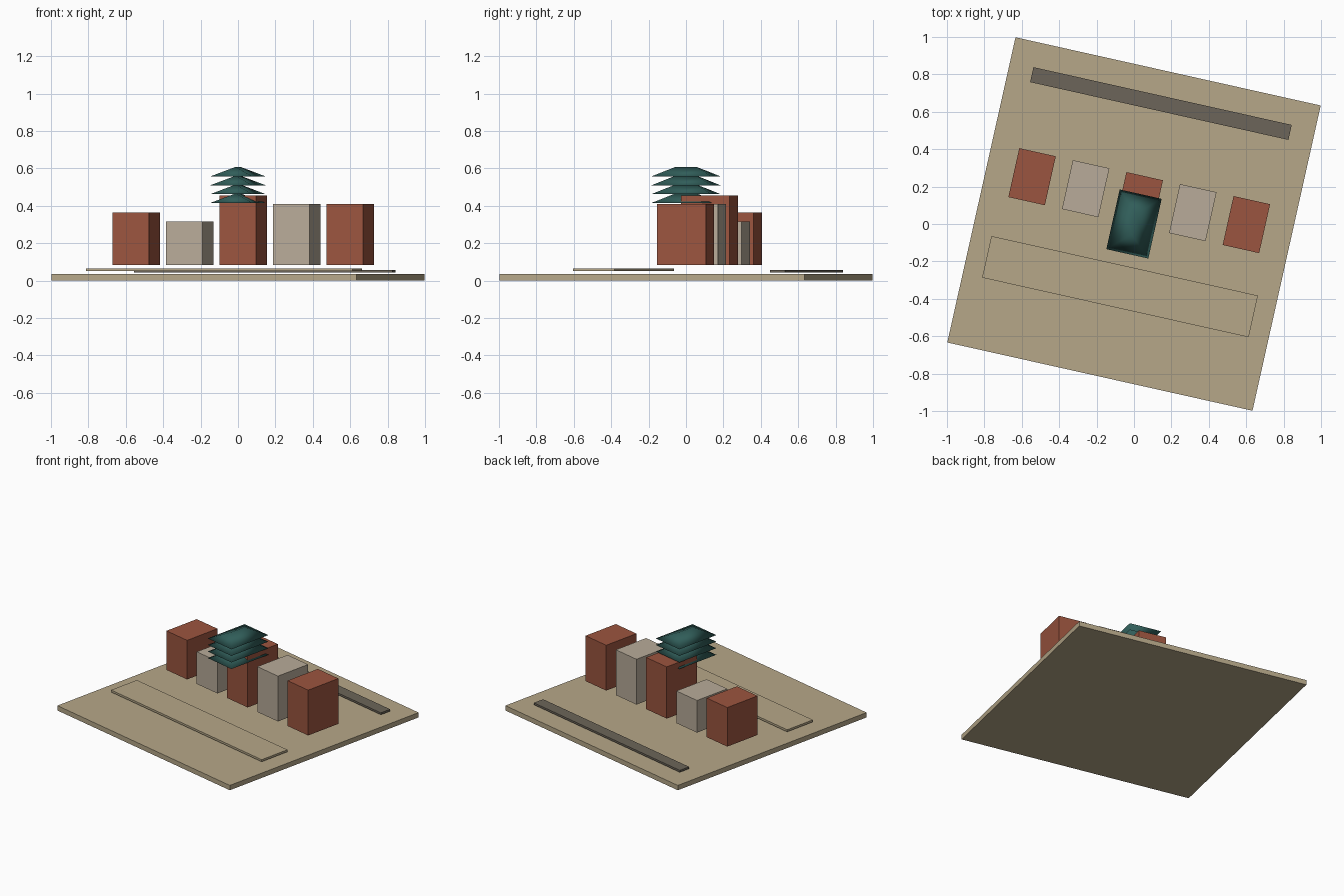
import bpy
from math import radians
from mathutils import Matrix

if "Cube" in bpy.data.objects:
    bpy.data.objects.remove(bpy.data.objects["Cube"])

TURN = Matrix.Rotation(radians(-12.6), 4, 'Z')


def material(name, rgb):
    m = bpy.data.materials.new(name)
    m.diffuse_color = (*rgb, 1)
    m.use_nodes = True
    m.node_tree.nodes["Principled BSDF"].inputs["Base Color"].default_value = m.diffuse_color
    return m


SAND = material("sand", (0.47, 0.39, 0.25))
BRICK = material("brick", (0.33, 0.09, 0.05))
STONE = material("stone", (0.48, 0.41, 0.32))
ASPHALT = material("asphalt", (0.15, 0.13, 0.10))
TEAL = material("teal", (0.03, 0.11, 0.10))


def add_mesh(name, verts, faces, mat):
    mesh = bpy.data.meshes.new(name)
    mesh.from_pydata(verts, [], faces)
    mesh.materials.append(mat)
    obj = bpy.data.objects.new(name, mesh)
    obj.matrix_world = TURN
    bpy.context.collection.objects.link(obj)
    return obj


def box(name, u, v, w, d, z0, z1, mat):
    verts = [(u + a * w / 2, v + b * d / 2, z) for z in (z0, z1)
             for a, b in ((-1, -1), (1, -1), (1, 1), (-1, 1))]
    faces = [(3, 2, 1, 0), (4, 5, 6, 7)]
    faces += [(i, (i + 1) % 4, (i + 1) % 4 + 4, i + 4) for i in range(4)]
    return add_mesh(name, verts, faces, mat)


def hip_roof(name, w, d, ridge, z0, z1, mat):
    x, y, r = w / 2, d / 2, ridge / 2
    verts = [(-x, -y, z0), (x, -y, z0), (x, y, z0), (-x, y, z0), (0, -r, z1), (0, r, z1)]
    faces = [(3, 2, 1, 0), (0, 1, 4), (1, 2, 5, 4), (2, 3, 5), (3, 0, 4, 5)]
    obj = add_mesh(name, verts, faces, mat)
    for p in obj.data.polygons:
        p.use_smooth = True
    return obj


# Ground slab, front pavement and back road
box("ground_slab", 0, 0, 1.672, 1.672, 0, 0.035, SAND)
box("front_pavement", 0, -0.343, 1.46, 0.228, 0.05, 0.065, SAND)
box("back_road", 0, 0.66, 1.415, 0.082, 0.043, 0.057, ASPHALT)

# Row of alternating brick and stone houses
for i, top in enumerate((0.365, 0.315, 0.456, 0.41, 0.41)):
    box(f"house_{i + 1}", (i - 2) * 0.2935, 0.128, 0.2, 0.268, 0.083, top,
        STONE if i % 2 else BRICK)

# Stack of four hipped roofs
for i in range(4):
    z = 0.415 + i * 0.0473
    hip_roof(f"roof_{i + 1}", 0.23, 0.327, 0.115, z, z + 0.051, TEAL)
